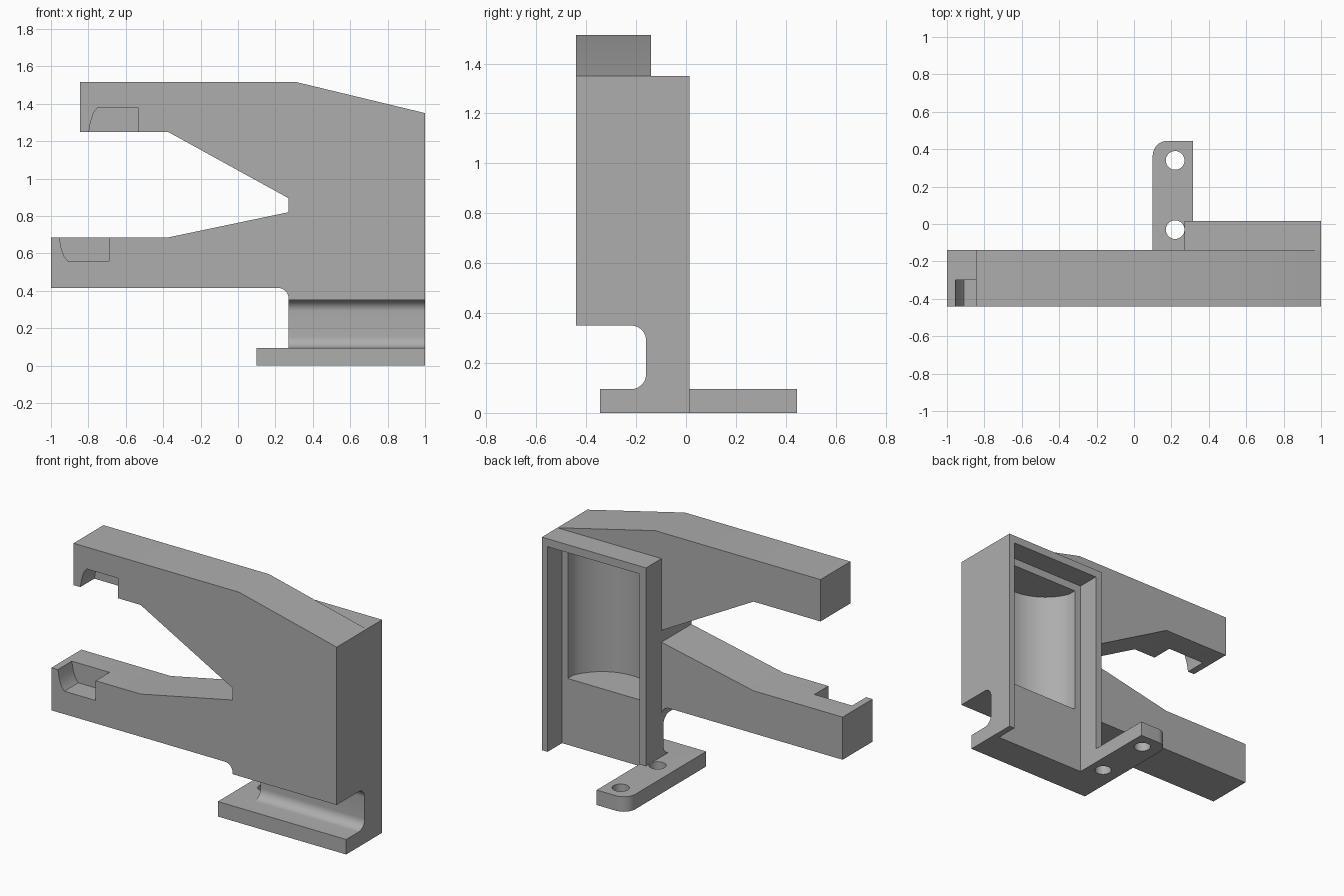
import bpy
import bmesh
from math import cos, sin, radians
from mathutils import Vector

cube = bpy.data.objects.get("Cube")
if cube:
    bpy.data.objects.remove(cube, do_unlink=True)

grey = bpy.data.materials.new("plain_grey")
grey.use_nodes = True
colour = (0.42, 0.42, 0.42, 1)
grey.diffuse_color = colour
grey.node_tree.nodes["Principled BSDF"].inputs["Base Color"].default_value = colour


def arc(cx, cy, r, start, end, steps=10):
    """Points along a circular arc, angles in degrees."""
    angles = [radians(start + (end - start) * i / steps) for i in range(steps + 1)]
    return [(cx + r * cos(a), cy + r * sin(a)) for a in angles]


def prism(name, profile, axis, low, high):
    """Extrude a closed profile along one axis."""
    place = {"x": lambda p, h: (h, p[0], p[1]),
             "y": lambda p, h: (p[0], h, p[1]),
             "z": lambda p, h: (p[0], p[1], h)}[axis]
    bm = bmesh.new()
    face = bm.faces.new([bm.verts.new(place(p, low)) for p in profile])
    new = bmesh.ops.extrude_face_region(bm, geom=[face])["geom"]
    shift = Vector(place((0, 0), high - low))
    bmesh.ops.translate(bm, vec=shift, verts=[v for v in new if isinstance(v, bmesh.types.BMVert)])
    bmesh.ops.recalc_face_normals(bm, faces=bm.faces)
    mesh = bpy.data.meshes.new(name)
    bm.to_mesh(mesh)
    bm.free()
    mesh.materials.append(grey)
    obj = bpy.data.objects.new(name, mesh)
    bpy.context.collection.objects.link(obj)
    return obj


def rect(a, b, c, d):
    return [(a, c), (b, c), (b, d), (a, d)]


def combine(target, tool, operation):
    """Apply a boolean and remove the tool object."""
    tool.hide_render = True
    mod = target.modifiers.new(operation, "BOOLEAN")
    mod.operation = operation
    mod.solver = "EXACT"
    mod.object = tool
    bpy.context.view_layer.objects.active = target
    bpy.ops.object.modifier_apply(modifier=mod.name)
    bpy.data.objects.remove(tool, do_unlink=True)


# Jaw plate with the tapered mouth and the fillet below the lower arm
jaw_profile = [(-0.845, 1.515), (0.315, 1.515), (1, 1.35), (1, 0.35), (0.27, 0.35)]
jaw_profile += arc(0.215, 0.36, 0.055, 0, 90)
jaw_profile += [(-1, 0.415), (-1, 0.685), (-0.375, 0.685), (0.27, 0.82),
                (0.27, 0.895), (-0.375, 1.25), (-0.845, 1.25)]
body = prism("clamp_body", jaw_profile, "y", -0.44, -0.14)

# Rear column, its rounded channel and the foot in front of it
column_profile = [(0.015, 1.35), (0.015, 0), (-0.345, 0), (-0.345, 0.095)]
column_profile += arc(-0.22, 0.155, 0.06, -90, 0) + arc(-0.22, 0.29, 0.06, 0, 90)
column_profile += [(-0.3, 0.35), (-0.3, 0.6), (-0.2, 0.6), (-0.2, 1.35)]
# keep the column top behind the sloping jaw edge
column_profile[-2:] = [(-0.14, 0.6), (-0.14, 1.35)]
combine(body, prism("column", column_profile, "x", 0.27, 1), "UNION")

# Mounting tab with one rounded corner
tab_profile = [(0.1, -0.345), (0.315, -0.345), (0.315, 0.445)]
tab_profile += arc(0.18, 0.365, 0.08, 90, 180)
combine(body, prism("tab", tab_profile, "z", 0, 0.095), "UNION")

# Screw holes through the tab
for y in (0.34, -0.03):
    hole = arc(0.22, y, 0.05, 0, 360, 32)[:-1]
    combine(body, prism("hole_cutter", hole, "z", -0.1, 0.15 if y > 0 else 0.2), "DIFFERENCE")

# Slot in the back, open at the bottom
combine(body, prism("slot_cutter", rect(0.315, 0.96, -0.13, 0.1), "z", -0.1, 1.3), "DIFFERENCE")

# Deeper recess with a curved wall
recess = [(0.36, -0.1)] + arc(0.64, -0.074, 0.301, 201.5, 338.5, 24) + [(0.92, -0.1)]
combine(body, prism("recess_cutter", recess, "z", 0.42, 1.25), "DIFFERENCE")

# Grip pockets at the arm tips, with a curved outer end
lower = [(-0.955, 0.75), (-0.955, 0.685), (-0.945, 0.63), (-0.93, 0.585), (-0.91, 0.56),
         (-0.69, 0.56), (-0.69, 0.75)]
upper = [(x + 0.158, 1.937 - z) for x, z in lower]
for pocket in (lower, upper):
    combine(body, prism("pocket_cutter", pocket, "y", -0.6, -0.3), "DIFFERENCE")

# Smooth the rounded walls, keep the edges crisp
bpy.ops.object.select_all(action="DESELECT")
body.select_set(True)
bpy.context.view_layer.objects.active = body
bpy.ops.object.shade_smooth_by_angle(angle=radians(30))
